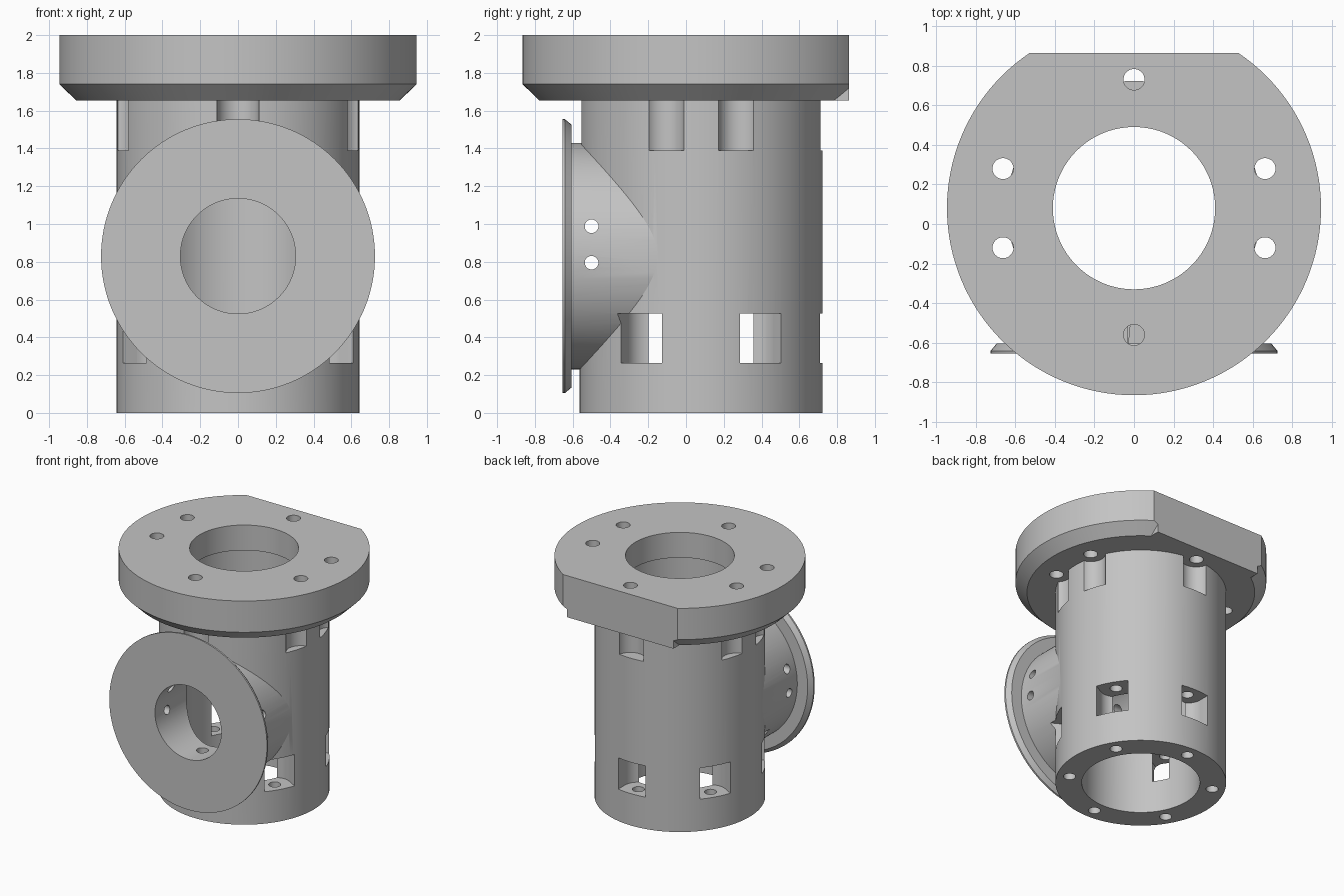
import bpy, bmesh, math
from mathutils import Matrix, Vector

cube = bpy.data.objects.get("Cube")
if cube:
    bpy.data.objects.remove(cube, do_unlink=True)

AXIS = 0.08          # y of the main tube axis
PORT_Z = 0.83        # height of the side port axis
SEG = 128

metal = bpy.data.materials.new("plain_grey")
metal.use_nodes = True
GREY = (0.55, 0.55, 0.55, 1)
metal.diffuse_color = GREY
metal.node_tree.nodes["Principled BSDF"].inputs["Base Color"].default_value = GREY


def make(name, bm):
    bmesh.ops.recalc_face_normals(bm, faces=bm.faces)
    mesh = bpy.data.meshes.new(name)
    bm.to_mesh(mesh)
    bm.free()
    mesh.materials.append(metal)
    obj = bpy.data.objects.new(name, mesh)
    bpy.context.collection.objects.link(obj)
    return obj


def lathe(name, profile, matrix, seg=SEG):
    """Solid of revolution from (radius, height) points, capped at both ends."""
    bm = bmesh.new()
    rings = []
    for r, h in profile:
        rings.append([bm.verts.new(matrix @ Vector((r * math.cos(a), r * math.sin(a), h)))
                      for a in (2 * math.pi * i / seg for i in range(seg))])
    for low, high in zip(rings, rings[1:]):
        for i in range(seg):
            j = (i + 1) % seg
            bm.faces.new((low[i], low[j], high[j], high[i]))
    bm.faces.new(rings[0])
    bm.faces.new(rings[-1])
    return make(name, bm)


def upright(name, x, y, r, z0, z1, seg=32):
    return lathe(name, [(r, z0), (r, z1)], Matrix.Translation((x, y, 0)), seg)


def box(name, size, matrix):
    bm = bmesh.new()
    bmesh.ops.create_cube(bm, size=1, matrix=matrix @ Matrix.Diagonal((*size, 1)))
    return make(name, bm)


def combine(target, tool, operation):
    mod = target.modifiers.new("bool", "BOOLEAN")
    mod.operation = operation
    mod.solver = "EXACT"
    mod.object = tool
    bpy.context.view_layer.objects.active = target
    bpy.ops.object.modifier_apply(modifier=mod.name)
    bpy.data.objects.remove(tool, do_unlink=True)


def cut(target, tool):
    combine(target, tool, "DIFFERENCE")


def add(target, tool):
    combine(target, tool, "UNION")


main = Matrix.Translation((0, AXIS, 0))
port = Matrix.Translation((0, 0, PORT_Z)) @ Matrix.Rotation(math.pi / 2, 4, "X")

# Top flange: chamfered underside, flat at the back where the chamfer runs out
flange = lathe("flange", [(0.858, 1.655), (0.945, 1.74), (0.945, 2)], main)
add(flange, box("chamfer_stop", (0.98, 0.25, 0.2), Matrix.Translation((0, 0.765, 1.755))))
cut(flange, box("rear_flat", (3, 0.4, 1), Matrix.Translation((0, 1.064, 1.8))))

# Main tube with pockets below the flange bolts
body = lathe("ported_housing", [(0.643, 0), (0.643, 1.7)], main)
bolts = [(0, 0.65), (0, -0.64)] + [(sx * 0.662, sy * 0.2) for sx in (1, -1) for sy in (1, -1)]
for x, y in bolts:
    cut(body, upright("pocket", x, AXIS + y, 0.112, 1.39, 1.9, 48))
add(body, flange)
for x, y in bolts:
    cut(body, upright("bolt_hole", x, AXIS + y, 0.053, 1.5, 2.1))

# Side port: neck and bevelled face plate
add(body, lathe("port_neck", [(0.6, 0.1), (0.6, 0.61)], port))
add(body, lathe("port_plate", [(0.695, 0.605), (0.725, 0.641), (0.725, 0.655)], port))

# Bores: wide tube bore with a narrower lip at the flange, and the port bore
cut(body, lathe("tube_bore", [(0.445, -0.1), (0.445, 1.79)], main))
cut(body, lathe("lip_bore", [(0.41, 1.7), (0.41, 2.1)], main))
cut(body, lathe("port_bore", [(0.305, 0), (0.305, 0.8)], port))

# Base bolt holes with round-ended access windows, all but the one under the port
for k in range(6):
    angle = math.radians(30 + 60 * k)
    d = Vector((math.cos(angle), math.sin(angle)))
    x, y = d * 0.545 + Vector((0, AXIS))
    if k != 4:
        turn = main @ Matrix.Rotation(angle, 4, "Z")
        slot = upright("window", x, y, 0.125, 0.265, 0.525, 48)
        add(slot, box("window_mouth", (0.2, 0.25, 0.26),
                      turn @ Matrix.Translation((0.645, 0, 0.395))))
        cut(body, slot)
    cut(body, upright("base_bolt_hole", x, y, 0.046, -0.1, 0.7))

# Cross holes through the neck
for z in (0.795, 0.988):
    cut(body, lathe("cross_hole", [(0.036, -1), (0.036, 1)],
                    Matrix.Translation((0, -0.5, z)) @ Matrix.Rotation(math.pi / 2, 4, "Y"), 32))

bpy.ops.object.select_all(action="DESELECT")
body.select_set(True)
bpy.context.view_layer.objects.active = body
bpy.ops.object.shade_smooth_by_angle(angle=math.radians(25))
